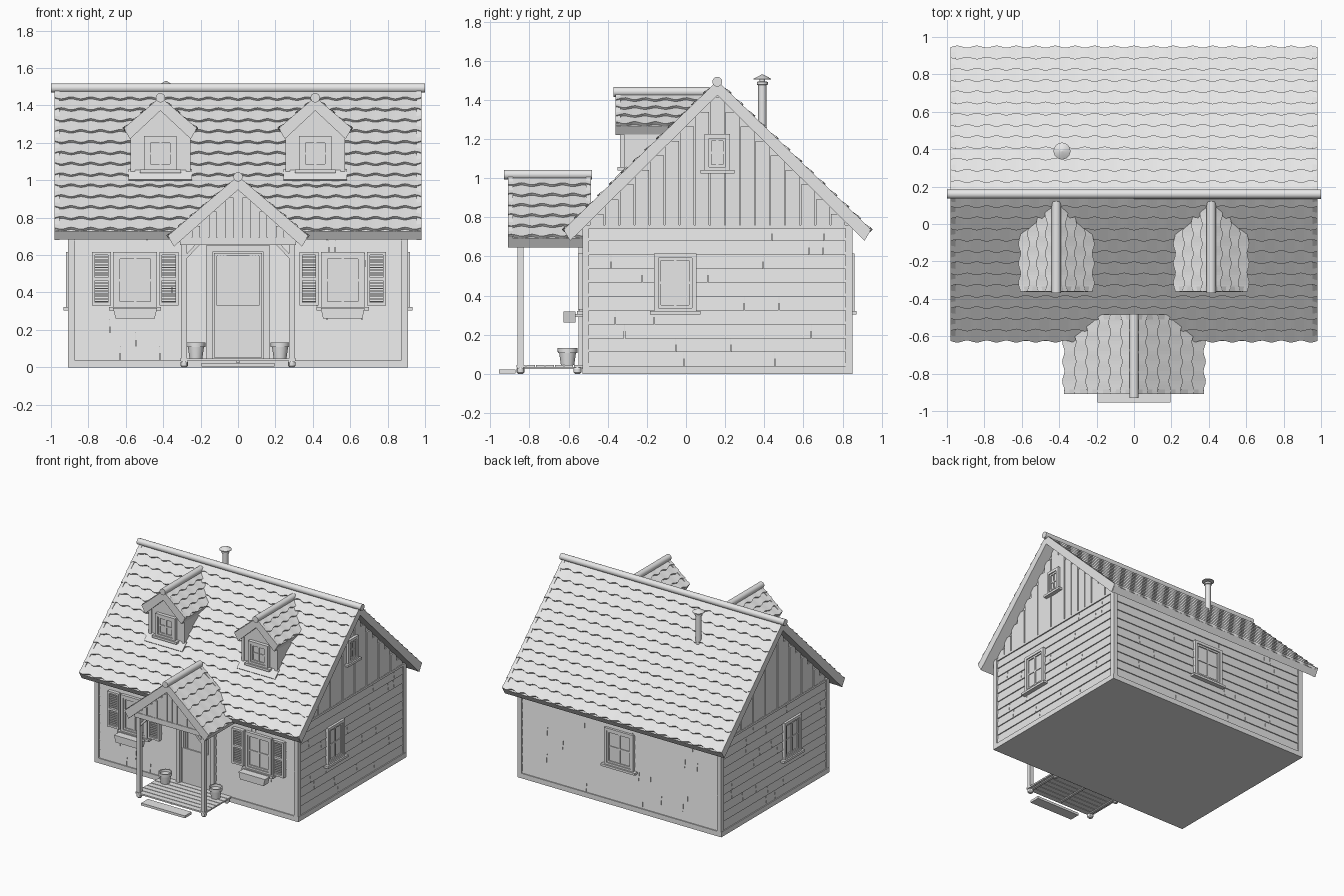
import bpy, bmesh, math, random
from mathutils import Matrix, Vector

random.seed(4)
if "Cube" in bpy.data.objects:
    bpy.data.objects.remove(bpy.data.objects["Cube"])

grey = bpy.data.materials.new("pale_grey")
grey.use_nodes = True
grey.diffuse_color = (0.8, 0.8, 0.8, 1)
grey.node_tree.nodes["Principled BSDF"].inputs["Base Color"].default_value = (0.8, 0.8, 0.8, 1)


def place(x=0, y=0, z=0, turn=0):
    return Matrix.Translation((x, y, z)) @ Matrix.Rotation(math.radians(turn), 4, "Z")


def finish(bm, name, matrix=None, smooth=False):
    bmesh.ops.recalc_face_normals(bm, faces=bm.faces)
    mesh = bpy.data.meshes.new(name)
    bm.to_mesh(mesh)
    bm.free()
    mesh.materials.append(grey)
    ob = bpy.data.objects.new(name, mesh)
    bpy.context.collection.objects.link(ob)
    if matrix:
        ob.matrix_world = matrix
    if smooth:
        bpy.ops.object.select_all(action="DESELECT")
        ob.select_set(True)
        bpy.context.view_layer.objects.active = ob
        bpy.ops.object.shade_smooth_by_angle()
    return ob


def box(bm, x0, x1, y0, y1, z0, z1):
    prism(bm, [(x0, z0), (x1, z0), (x1, z1), (x0, z1)], y0, y1)


def prism(bm, outline, y0, y1):
    """Outline in x and z, extruded along y."""
    a = [bm.verts.new((x, y0, z)) for x, z in outline]
    b = [bm.verts.new((x, y1, z)) for x, z in outline]
    bm.faces.new(a)
    bm.faces.new(b[::-1])
    for i in range(len(a)):
        j = (i + 1) % len(a)
        bm.faces.new((a[i], b[i], b[j], a[j]))


def lathe(name, profile, loc, sides=24):
    bm = bmesh.new()
    rings = [[bm.verts.new((r * math.cos(k * math.tau / sides), r * math.sin(k * math.tau / sides), z))
              for k in range(sides)] for r, z in profile]
    for low, high in zip(rings, rings[1:]):
        for k in range(sides):
            j = (k + 1) % sides
            bm.faces.new((low[k], low[j], high[j], high[k]))
    bm.faces.new(rings[0])
    bm.faces.new(rings[-1])
    finish(bm, name, place(*loc), True)


def gable_roof(name, matrix, half, ridge, eave, y0, y1, rows, cap, cap_y):
    """Chevron deck, scalloped shingles, barge boards and round ridge cap; ridge along local y."""
    drop = 0.045

    def chevron(bm, top, depth, a, b, grow=0):
        e = eave - grow * (ridge - eave) / half
        w = half + grow
        prism(bm, [(-w, e + top), (0, ridge + top), (w, e + top), (w - depth * .6, e + top - depth),
                   (0, ridge + top - depth * 1.3), (depth * .6 - w, e + top - depth)], a, b)
    bm = bmesh.new()
    chevron(bm, -0.008, drop, y0 + .005, y1 - .005)
    finish(bm, name + "_deck", matrix)
    bm = bmesh.new()
    for a, b in ((y0, y0 + 0.025), (y1 - 0.025, y1)):
        chevron(bm, 0.008, drop + 0.012, a, b, 0.005)
    finish(bm, name + "_barge_boards", matrix)
    bm = bmesh.new()
    slope = Vector((half, eave - ridge))
    normal = Vector((ridge - eave, half)).normalized()
    pitch = 0.105
    count = round((y1 - y0) / pitch * 6)
    for side in (-1, 1):
        for row in range(rows):
            strip = []
            for k in range(count + 1):
                y = y0 + (y1 - y0) * k / count
                wave = 0.008 * math.cos(math.tau * (y / pitch + row * 0.5))
                low = (rows - row) / rows + wave / slope.length
                top = slope * max(0, (rows - row - 1.15) / rows)
                col = (top - normal * 0.004, slope * low + normal * 0.012, slope * low - normal * 0.008)
                strip.append([bm.verts.new((side * p.x, y, ridge + p.y)) for p in col])
            for p, q in zip(strip, strip[1:]):
                for i in (0, 1):
                    f = (p[i], q[i], q[i + 1], p[i + 1])
                    bm.faces.new(f if side > 0 else f[::-1])
    finish(bm, name + "_shingles", matrix)
    bm = bmesh.new()
    bmesh.ops.create_cone(bm, cap_ends=True, segments=20, radius1=0.025, radius2=0.025,
                          depth=cap_y[1] - cap_y[0],
                          matrix=Matrix.Translation((0, sum(cap_y) / 2, ridge + 0.003)) @ Matrix.Rotation(math.pi / 2, 4, "X"))
    finish(bm, name + "_ridge_cap", matrix, True)


def gable_boards(name, matrix, half, base, apex, slope, step):
    """Vertical boards of alternating thickness with stepped tops, facing local -y."""
    bm = bmesh.new()
    n = int(half / step)
    for i in range(-n, n + 1):
        x = i * step
        top = apex - (abs(x) + step * 0.35) * slope
        if top > base + 0.01:
            box(bm, x - step * 0.46, x + step * 0.46, -0.008 - 0.004 * (i % 2), 0.01, base, top)
    finish(bm, name, matrix)


def siding(name, matrix, width, z0, z1, rows):
    """Lapped boards with random butt joints, facing local -y."""
    bm = bmesh.new()
    h = (z1 - z0) / rows
    for row in range(rows):
        z = z0 + row * h
        cuts = [-width / 2] + sorted(random.uniform(-.45, .45) * width for _ in range(2)) + [width / 2]
        for a, b in zip(cuts, cuts[1:]):
            prism_bm = bmesh.new()
            prism(prism_bm, [(0.012, z), (-0.01, z), (-0.01, z + h), (0.004, z + h)], a + .0015, b - .0015)
            for f in prism_bm.faces:
                bm.faces.new([bm.verts.new((v.co.y, -v.co.x, v.co.z)) for v in f.verts])
            prism_bm.free()
    bmesh.ops.remove_doubles(bm, verts=bm.verts, dist=0.0001)
    finish(bm, name, matrix)


def window(name, matrix, w, h, sill=True):
    """Casing, sash, crossing bars, pane and sill; origin at the middle of the opening."""
    bm = bmesh.new()
    a, b = w / 2, h / 2
    for out, t, face in ((0, 0.022, -0.03), (0.022, 0.014, -0.022)):
        p, q = a - out, b - out
        for s in (-1, 1):
            box(bm, min(s * p, s * (p - t)), max(s * p, s * (p - t)), face, 0, -q, q)
            box(bm, t - p, p - t, face, 0, min(s * q, s * (q - t)), max(s * q, s * (q - t)))
    box(bm, -0.006, 0.006, -0.02, 0, -b + .03, b - .03)
    box(bm, -a + .03, a - .03, -0.019, 0, -0.006, 0.006)
    box(bm, -a + .03, a - .03, -0.0135, 0, -b + .03, b - .03)
    if sill:
        box(bm, -a - .022, a + .022, -0.042, 0, -b - .012, -b + .006)
    finish(bm, name, matrix)


# House body, base trim, corner boards
MID = 0.16
SLOPE = 0.968
bm = bmesh.new()
prism(bm, [(-.67, .005), (-.67, .80), (0, 1.45), (.67, .80), (.67, .005)], -.89, .89)
finish(bm, "house_body", place(0, MID, 0, 90))
bm = bmesh.new()
box(bm, -.91, .91, -.53, .85, 0, .04)
finish(bm, "base_trim")
bm = bmesh.new()
for sx in (-1, 1):
    for y in (-.53, .815):
        box(bm, min(sx * .908, sx * .873), max(sx * .908, sx * .873), y, y + .035, .04, .76)
finish(bm, "corner_boards")

walls = {"front": (0, -.51, 0, 1.76), "back": (0, .83, 180, 1.76),
         "right": (-.89, MID, -90, 1.32), "left": (.89, MID, 90, 1.32)}
for side, (x, y, turn, width) in walls.items():
    siding(side + "_siding", place(x, y, 0, turn), width, .04, .75, 10)
    if side in ("left", "right"):
        gable_boards(side + "_gable_boards", place(x, y, 0, turn), .69, .755, 1.44, SLOPE, .077)
        bm = bmesh.new()
        box(bm, -.69, .69, -.014, .01, .742, .76)
        finish(bm, side + "_gable_trim", place(x, y, 0, turn))

# Main roof
gable_roof("main_roof", place(0, MID, 0, 90), .78, 1.49, .735, -.98, .98, 13, None, (-1, 1))

# Windows on the side and back walls
window("right_window", place(-.89, -.055, .465, -90), .215, .30)
window("left_window", place(.89, -.055, .465, 90), .215, .30)
window("left_gable_window", place(.89, MID, 1.13, 90), .13, .19)
window("back_window", place(0, .83, .465, 180), .26, .30)

# Front windows with louvred shutters and planters
for side, x in (("right", -.55), ("left", .56)):
    window(side + "_front_window", place(x, -.515, .465), .235, .30)
    bm = bmesh.new()
    for s in (-1, 1):
        c = s * .18
        for e in (-.043, .043):
            box(bm, c + e - .008, c + e + .008, -.04, 0, .33, .615)
        for z in (.33, .465, .60):
            box(bm, c - .04, c + .04, -.038, 0, z, z + .016)
        for i in range(18):
            z = .348 + i * .014
            box(bm, c - .036, c + .036, -.031, -.01, z, z + .007)
    finish(bm, side + "_shutters", place(x, -.512))
    bm = bmesh.new()
    prism(bm, [(-.105, .262), (.105, .262), (.118, .318), (-.118, .318)], -.625, -.565)
    box(bm, -.10, .10, -.57, -.51, .29, .305)
    finish(bm, side + "_planter", place(x, 0))

# Front door with glazed upper half and drapes
bm = bmesh.new()
for s in (-1, 1):
    box(bm, s * .153 - .017, s * .153 + .017, -.55, -.51, .04, .64)
box(bm, -.17, .17, -.55, -.51, .615, .65)
box(bm, -.136, .136, -.528, -.51, .04, .615)
finish(bm, "door_frame")
bm = bmesh.new()
box(bm, -.125, .125, -.537, -.52, .05, .33)
for s in (-1, 1):
    box(bm, s * .119 - .008, s * .119 + .008, -.537, -.52, .33, .61)
    for i in range(3):
        box(bm, s * (.10 - i * .016) - .006, s * (.10 - i * .016) + .006, -.532, -.52, .335, .60)
box(bm, -.111, .111, -.537, -.52, .595, .61)
finish(bm, "front_door")

# Dormers
for side, x in (("right", -.415), ("left", .413)):
    bm = bmesh.new()
    prism(bm, [(-.158, .99), (.158, .99), (.158, 1.275), (0, 1.405), (-.158, 1.275)], -.31, .1)
    finish(bm, side + "_dormer_body", place(x))
    bm = bmesh.new()
    for s in (-1, 1):
        box(bm, s * .148 - .012, s * .148 + .012, -.318, -.29, 1.0, 1.27)
    finish(bm, side + "_dormer_corners", place(x))
    bm = bmesh.new()
    box(bm, -.17, .17, -.06, .02, -.01, .014)
    finish(bm, side + "_dormer_flashing",
           place(x, -.31, 1.035) @ Matrix.Rotation(math.atan(SLOPE), 4, "X"))
    window(side + "_dormer_window", place(x, -.308, 1.143), .175, .185)
    gable_roof(side + "_dormer_roof", place(x), .19, 1.438, 1.275, -.36, .11, 4, None, (-.37, .12))

# Porch roof, gable and beams
gable_roof("porch_roof", place(), .37, 1.015, .70, -.91, -.485, 6, None, (-.93, -.48))
bm = bmesh.new()
prism(bm, [(-.33, .67), (.33, .67), (0, .965)], -.86, -.84)
finish(bm, "porch_gable")
gable_boards("porch_gable_boards", place(0, -.86), .32, .69, .96, .85, .045)
bm = bmesh.new()
box(bm, -.31, .31, -.875, -.825, .655, .695)
for s in (-1, 1):
    box(bm, s * .288 - .017, s * .288 + .017, -.83, -.51, .655, .69)
finish(bm, "porch_beams")

# Porch posts and braces
bm = bmesh.new()
for s in (-1, 1):
    box(bm, s * .288 - .016, s * .288 + .016, -.861, -.829, .01, .66)
    prism(bm, [(s * .28, .575), (s * .20, .66), (s * .225, .66), (s * .28, .60)], -.855, -.835)
finish(bm, "porch_posts")
for i, (x, y) in enumerate([(x, y) for x in (-.288, .288) for y in (-.845, -.555)]):
    lathe(f"porch_foot_{i}", [(.012, 0), (.02, .008), (.02, .026), (.014, .036)], (x, y, 0), 16)

# Porch deck planks, joists and step
bm = bmesh.new()
for i in range(7):
    y = -.865 + i * .049
    box(bm, -.31, .31, y, y + .044, .034, .046)
for s in (-1, 0, 1):
    box(bm, s * .28 - .01, s * .28 + .01, -.855, -.53, .026, .036)
finish(bm, "porch_deck")
bm = bmesh.new()
box(bm, -.195, .195, -.955, -.87, .003, .022)
finish(bm, "porch_step")

# Flower pots
for side, x in (("right", -.225), ("left", .225)):
    lathe(side + "_flower_pot", [(.034, .046), (.043, .108), (.05, .108), (.051, .133),
                                 (.042, .133), (.04, .115)], (x, -.605, 0))

# Stove pipe with conical cap
lathe("stove_pipe", [(.021, 1.15), (.021, 1.475), (.028, 1.478), (.028, 1.492), (.014, 1.495),
                     (.014, 1.503), (.045, 1.503), (.045, 1.508), (.003, 1.53)], (-.385, .39, 0))
